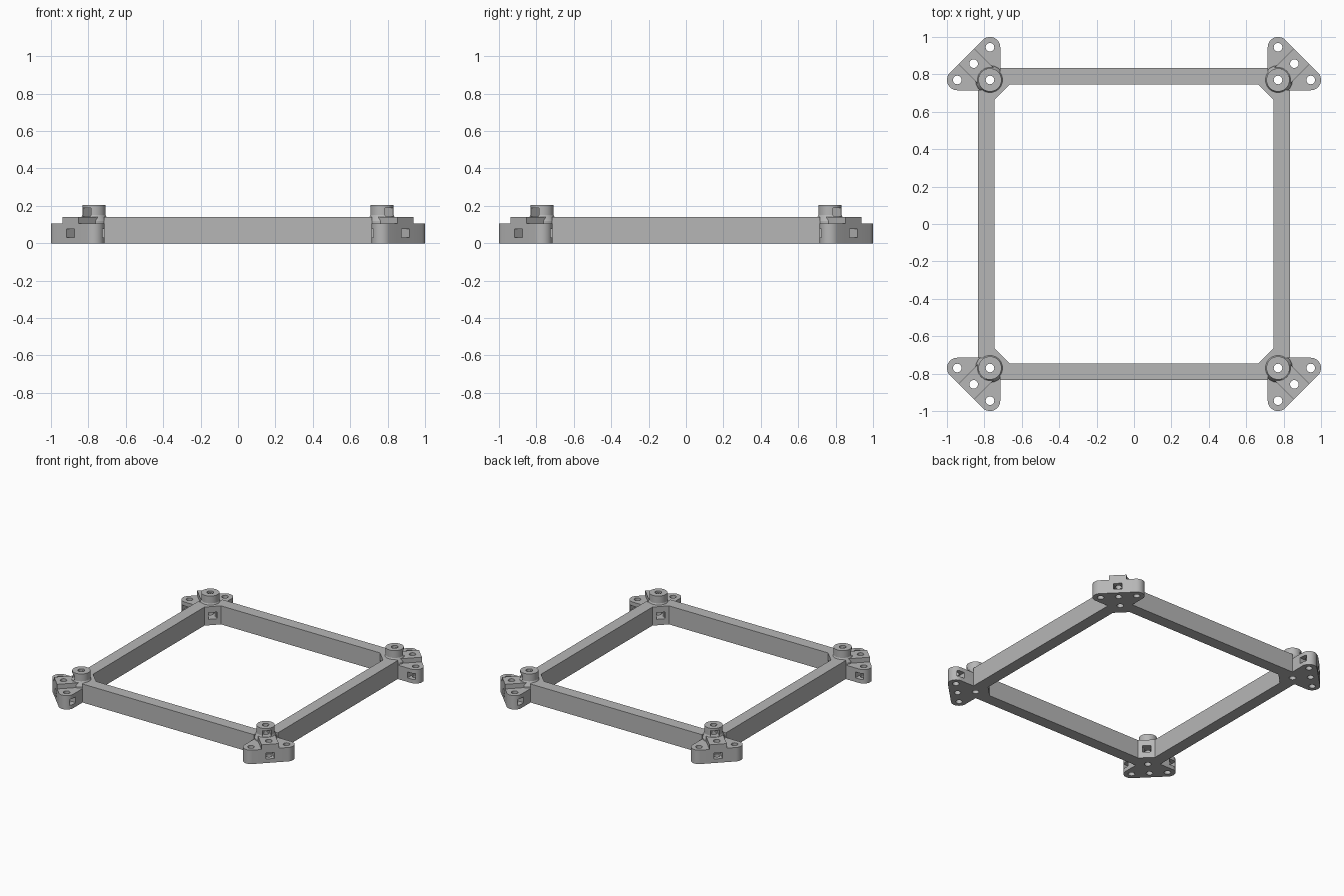
import bpy, bmesh
from math import sin, cos, pi, radians
from mathutils import Matrix, Vector

if "Cube" in bpy.data.objects:
    bpy.data.objects.remove(bpy.data.objects["Cube"], do_unlink=True)

grey = bpy.data.materials.new("plain grey")
grey.use_nodes = True
colour = (0.47, 0.47, 0.47, 1)
grey.diffuse_color = colour
grey.node_tree.nodes["Principled BSDF"].inputs["Base Color"].default_value = colour

BOSS = 0.77          # distance of each boss from the centre lines
ARM = 0.1237         # ear offset in the corner's own frame
EAR_R = 0.055
TOP = 0.14
EAR_TOP = 0.105


def finish(name, bm):
    bmesh.ops.recalc_face_normals(bm, faces=bm.faces)
    mesh = bpy.data.meshes.new(name)
    bm.to_mesh(mesh)
    bm.free()
    mesh.materials.append(grey)
    ob = bpy.data.objects.new(name, mesh)
    bpy.context.collection.objects.link(ob)
    return ob


def box(name, x, y, z, matrix=Matrix()):
    bm = bmesh.new()
    lo, hi = Vector((x[0], y[0], z[0])), Vector((x[1], y[1], z[1]))
    place = Matrix.Translation((lo + hi) / 2) @ Matrix.Diagonal((*(hi - lo), 1))
    bmesh.ops.create_cube(bm, size=1, matrix=matrix @ place)
    return finish(name, bm)


def prism(name, outline, height):
    bm = bmesh.new()
    face = bm.faces.new([bm.verts.new((u, v, 0)) for u, v in outline])
    new = bmesh.ops.extrude_face_region(bm, geom=[face])["geom"]
    verts = [g for g in new if isinstance(g, bmesh.types.BMVert)]
    bmesh.ops.translate(bm, vec=(0, 0, height), verts=verts)
    return finish(name, bm)


def lathe(name, profile, u=0, v=0, sides=40):
    bm = bmesh.new()
    rings = [[bm.verts.new((u + r * cos(2 * pi * i / sides), v + r * sin(2 * pi * i / sides), z))
              for i in range(sides)] for r, z in profile]
    for a, b in zip(rings, rings[1:]):
        for i in range(sides):
            j = (i + 1) % sides
            bm.faces.new((a[i], a[j], b[j], b[i]))
    bm.faces.new(rings[0])
    bm.faces.new(rings[-1])
    return finish(name, bm)


def arc(u, v, start, end, steps=14):
    angles = [radians(start + (end - start) * i / steps) for i in range(steps + 1)]
    return [(u + EAR_R * cos(a), v + EAR_R * sin(a)) for a in angles]


def combine(target, others, operation):
    for other in others:
        mod = target.modifiers.new("combine", "BOOLEAN")
        mod.operation, mod.solver, mod.object = operation, "EXACT", other
    graph = bpy.context.evaluated_depsgraph_get()
    mesh = bpy.data.meshes.new_from_object(target.evaluated_get(graph))
    target.modifiers.clear()
    target.data = mesh
    for other in others:
        bpy.data.objects.remove(other, do_unlink=True)


# Corner bracket: two-eared plate, raised band and flanged boss
# Its own frame has +x pointing outward along the diagonal
corner = prism("corner_bracket", arc(ARM, ARM, 0, 135) + arc(0, 0, 135, 225)
               + arc(ARM, -ARM, 225, 360), EAR_TOP)
band = box("band", (-0.092, ARM + EAR_R), (-0.06, 0.06), (0, TOP))
boss = lathe("boss", [(0.077, 0.09), (0.077, 0.12), (0.062, 0.15), (0.062, 0.205)])
combine(corner, [band, boss], "UNION")

# Vertical screw holes
cutters = [lathe("hole", [(0.023, -0.1), (0.023, 0.3)], u, v, 24)
           for u, v in ((0, 0), (ARM, 0), (ARM, ARM), (ARM, -ARM))]
# Nut slots: outer face, both ears, inner face and boss
slot = (0.03, 0.075)
cutters.append(box("slot", (ARM - 0.03, 0.25), (-0.03, 0.03), slot))
for side in (1, -1):
    turn = Matrix.Translation((ARM, side * ARM, 0)) @ Matrix.Rotation(side * radians(135), 4, "Z")
    cutters.append(box("slot", (-0.025, 0.1), (-0.03, 0.03), slot, turn))
cutters.append(box("slot", (-0.2, 0.028), (-0.03, 0.03), (0.045, 0.095)))
cutters.append(box("slot", (-0.028, 0.1), (-0.03, 0.03), (TOP + 0.002, 0.188)))
combine(corner, cutters, "DIFFERENCE")

bpy.ops.object.select_all(action="DESELECT")
corner.select_set(True)
bpy.context.view_layer.objects.active = corner
bpy.ops.object.shade_smooth_by_angle(angle=radians(25))

# Four brackets and four rails by quarter turns
names = ("back_left", "back_right", "front_right", "front_left")
rails = ("back", "right", "front", "left")
for k in range(4):
    turn = Matrix.Rotation(k * pi / 2, 4, "Z")
    ob = corner if k == 0 else corner.copy()
    if k:
        bpy.context.collection.objects.link(ob)
    ob.name = names[k] + "_bracket"
    ob.matrix_world = (turn @ Matrix.Translation((BOSS, BOSS, 0))
                       @ Matrix.Rotation(pi / 4, 4, "Z"))
    box(rails[k] + "_rail", (-0.716, 0.716), (0.746, 0.834), (0, TOP), turn)
